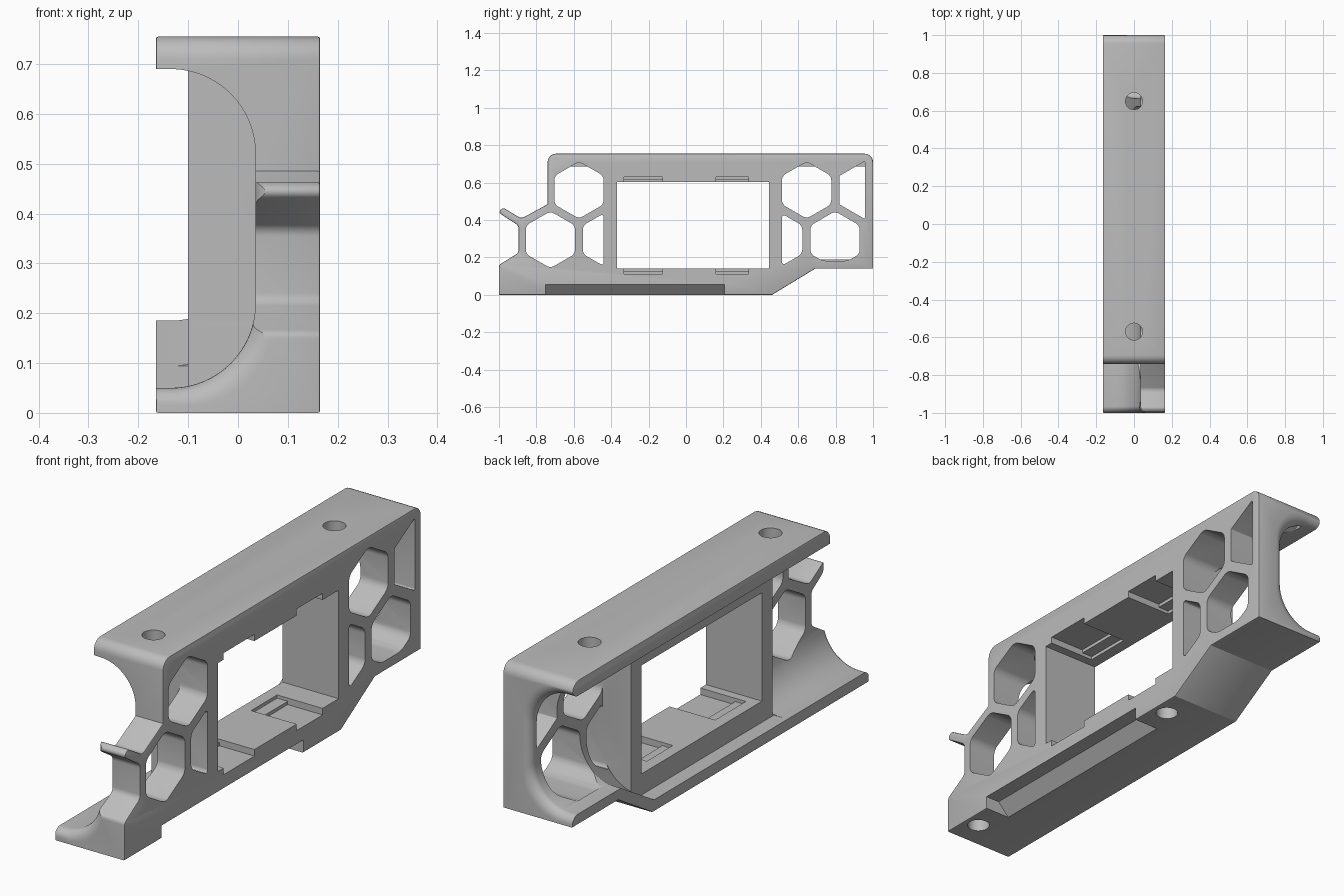
import bpy, bmesh, math
from mathutils import Vector

cube = bpy.data.objects.get("Cube")
if cube:
    bpy.data.objects.remove(cube, do_unlink=True)

HALF = 0.165          # half width in x
WALL = 0.035          # inner face of the side wall
R = 0.17              # channel fillet radius
BLOCK = (-0.44, 0.513)  # y range of the window block


def finish(bm, name):
    bmesh.ops.recalc_face_normals(bm, faces=bm.faces)
    mesh = bpy.data.meshes.new(name)
    bm.to_mesh(mesh)
    bm.free()
    obj = bpy.data.objects.new(name, mesh)
    bpy.context.collection.objects.link(obj)
    return obj


def extrude_x(bm, lo, hi):
    """Turn the flat face at x = lo into a solid reaching x = hi."""
    out = bmesh.ops.extrude_face_region(bm, geom=bm.faces[:], use_keep_orig=True)
    verts = [g for g in out["geom"] if isinstance(g, bmesh.types.BMVert)]
    bmesh.ops.translate(bm, verts=verts, vec=(hi - lo, 0, 0))


def rounded(points):
    """Round each (y, z, radius) corner of a polygon with an arc."""
    pts = []
    for i, (y, z, r) in enumerate(points):
        p = Vector((y, z))
        if not r:
            pts.append(p)
            continue
        a = (Vector(points[i - 1][:2]) - p).normalized()
        b = (Vector(points[(i + 1) % len(points)][:2]) - p).normalized()
        half = a.angle(b) / 2
        centre = p + (a + b).normalized() * r / math.sin(half)
        start = p + a * r / math.tan(half) - centre
        end = p + b * r / math.tan(half) - centre
        t0 = math.atan2(start.y, start.x)
        sweep = math.remainder(math.atan2(end.y, end.x) - t0, math.tau)
        for k in range(7):
            t = t0 + sweep * k / 6
            pts.append(centre + Vector((math.cos(t), math.sin(t))) * r)
    return pts


def loft(name, rings):
    bm = bmesh.new()
    rows = [[bm.verts.new(p) for p in ring] for ring in rings]
    n = len(rows[0])
    for a, b in zip(rows, rows[1:]):
        for i in range(n):
            j = (i + 1) % n
            bm.faces.new((a[i], a[j], b[j], b[i]))
    bm.faces.new(rows[0])
    bm.faces.new(rows[-1][::-1])
    return finish(bm, name)


def rect(xs, y, zs):
    return [(xs[0], y, zs[0]), (xs[1], y, zs[0]), (xs[1], y, zs[1]), (xs[0], y, zs[1])]


def box(name, xs, ys, zs):
    return loft(name, [rect(xs, y, zs) for y in ys])


def cylinder(name, x, y, z0, z1, r=0.045):
    ring = lambda z: [(x + r * math.cos(k * math.tau / 32), y + r * math.sin(k * math.tau / 32), z)
                      for k in range(32)]
    return loft(name, [ring(z0), ring(z1)])


def floor_height(y):
    return 0.05 + 0.135 * min(max((y - 0.45) / 0.225, 0), 1)


def channel_ring(y, flare):
    """Cross-section of the open channel with two large fillets."""
    lo, hi, wall = floor_height(y) - flare, 0.69 + flare, WALL + flare
    pts = [(-0.4, y, lo)]
    for k in range(17):
        t = k / 16 * math.pi / 2
        pts.append((wall - R + R * math.sin(t), y, lo + R - R * math.cos(t)))
    for k in range(17):
        t = k / 16 * math.pi / 2
        pts.append((wall - R + R * math.cos(t), y, hi - R + R * math.sin(t)))
    return pts + [(-0.4, y, hi)]


def channel(name, stations, side):
    """Channel cutter whose mouth flares out with a quarter round."""
    rings = [channel_ring(y * side, 0) for y in stations]
    r = 0.035
    for k in range(9):
        t = k / 8 * math.pi / 2
        rings.append(channel_ring(side * (1 - r + r * math.sin(t)), r * (1 - math.cos(t))))
    rings.append(channel_ring(side * 1.1, r))
    return loft(name, rings)


def cell(name, y, z, y_lim, z_min=0.0):
    """Rounded hexagonal lightening hole, trimmed to the given limits."""
    x0, x1, r = -0.1, 0.3, 0.152
    bm = bmesh.new()
    ring = [bm.verts.new((x0, y + r * math.sin(k * math.pi / 3), z + r * math.cos(k * math.pi / 3)))
            for k in range(6)]
    bm.faces.new(ring)
    for co, no in (((0, y_lim[0], 0), (0, -1, 0)), ((0, y_lim[1], 0), (0, 1, 0)),
                   ((0, 0, z_min), (0, 0, -1))):
        bmesh.ops.bisect_plane(bm, geom=bm.verts[:] + bm.edges[:] + bm.faces[:],
                               plane_co=co, plane_no=no, clear_outer=True)
    bmesh.ops.bevel(bm, geom=bm.verts[:], offset=0.022, segments=5, profile=0.5,
                    affect='VERTICES', clamp_overlap=True)
    extrude_x(bm, x0, x1)
    return finish(bm, name)


# Main body: side outline extruded across the width, with softened rims
outline = rounded([
    (-1, 0, 0), (0.46, 0, 0), (0.69, 0.14, 0), (1, 0.14, 0), (1, 0.755, 0.045),
    (-0.74, 0.755, 0.045), (-0.74, 0.485, 0), (-0.88, 0.408, 0.03), (-0.975, 0.465, 0.015),
    (-1.01, 0.445, 0.015), (-0.895, 0.37, 0.03), (-0.895, 0.225, 0.03), (-1, 0.16, 0.02)])
bm = bmesh.new()
bm.faces.new([bm.verts.new((-HALF, p.x, p.y)) for p in outline])
extrude_x(bm, -HALF, HALF)
rims = [e for e in bm.edges if abs(e.verts[0].co.x - e.verts[1].co.x) < 1e-5]
bmesh.ops.bevel(bm, geom=rims, offset=0.005, segments=2, profile=0.5, affect='EDGES')
body = finish(bm, "bracket_body")

# Channel on both ends, shallower recess over the window block
cutters = [
    channel("front_channel", [-BLOCK[0], 0.7], -1),
    channel("rear_channel", [BLOCK[1], 0.675, 0.8], 1),
    loft("block_recess", [rect((-0.4, -0.1), y, (floor_height(y), 0.69))
                          for y in (BLOCK[0] - 0.01, 0.45, BLOCK[1] + 0.01)]),
    box("window", (-0.4, 0.4), (-0.37, 0.443), (0.14, 0.603)),
]

# Clip notches above and below the window, stepped in depth
for y0, y1 in ((-0.332, -0.125), (0.16, 0.335)):
    for x0, x1, d in ((0.0, 0.4, 0.028), (-0.05, 0.2, 0.014)):
        cutters.append(box("notch", (x0, x1), (y0, y1), (0.14 - d, 0.2)))
        cutters.append(box("notch", (x0, x1), (y0, y1), (0.5, 0.603 + d)))

# Honeycomb holes at both ends
front, rear = (-2, BLOCK[0]), (BLOCK[1], 0.957)
for y, z, lim, z_min in ((-0.725, 0.295, front, 0), (-0.42, 0.295, front, 0),
                         (-0.572, 0.56, front, 0), (0.49, 0.295, rear, 0),
                         (0.797, 0.295, rear, 0.182), (0.645, 0.56, rear, 0),
                         (0.952, 0.56, rear, 0)):
    cutters.append(cell("cell", y, z, lim, z_min))

# Screw holes in the top and the underside
for y in (0.65, -0.57):
    cutters.append(cylinder("top_hole", 0, y, 0.56, 0.9))
for y in (-0.88, 0.33):
    cutters.append(cylinder("bottom_hole", 0.1, y, -0.1, 0.09))

# Sloped rebate along the lower side edge
rebate = lambda y: [(0.3, y, -0.02), (0.03, y, -0.02), (0.1, y, 0.055), (0.3, y, 0.055)]
cutters.append(loft("rebate", [rebate(-0.75), rebate(0.205)]))

for c in cutters:
    c.hide_render = True
    mod = body.modifiers.new(c.name, 'BOOLEAN')
    mod.operation, mod.solver, mod.object = 'DIFFERENCE', 'EXACT', c

# Bake the cuts and drop the cutters
deps = bpy.context.evaluated_depsgraph_get()
baked = bpy.data.meshes.new_from_object(body.evaluated_get(deps))
body.modifiers.clear()
body.data = baked
for c in cutters:
    bpy.data.objects.remove(c, do_unlink=True)

# Plain grey finish
grey = bpy.data.materials.new("plain_grey")
grey.use_nodes = True
grey.diffuse_color = (0.5, 0.5, 0.5, 1)
grey.node_tree.nodes["Principled BSDF"].inputs["Base Color"].default_value = (0.5, 0.5, 0.5, 1)
body.data.materials.clear()
body.data.materials.append(grey)

bpy.ops.object.select_all(action='DESELECT')
body.select_set(True)
bpy.context.view_layer.objects.active = body
bpy.ops.object.shade_smooth_by_angle(angle=math.radians(25))
